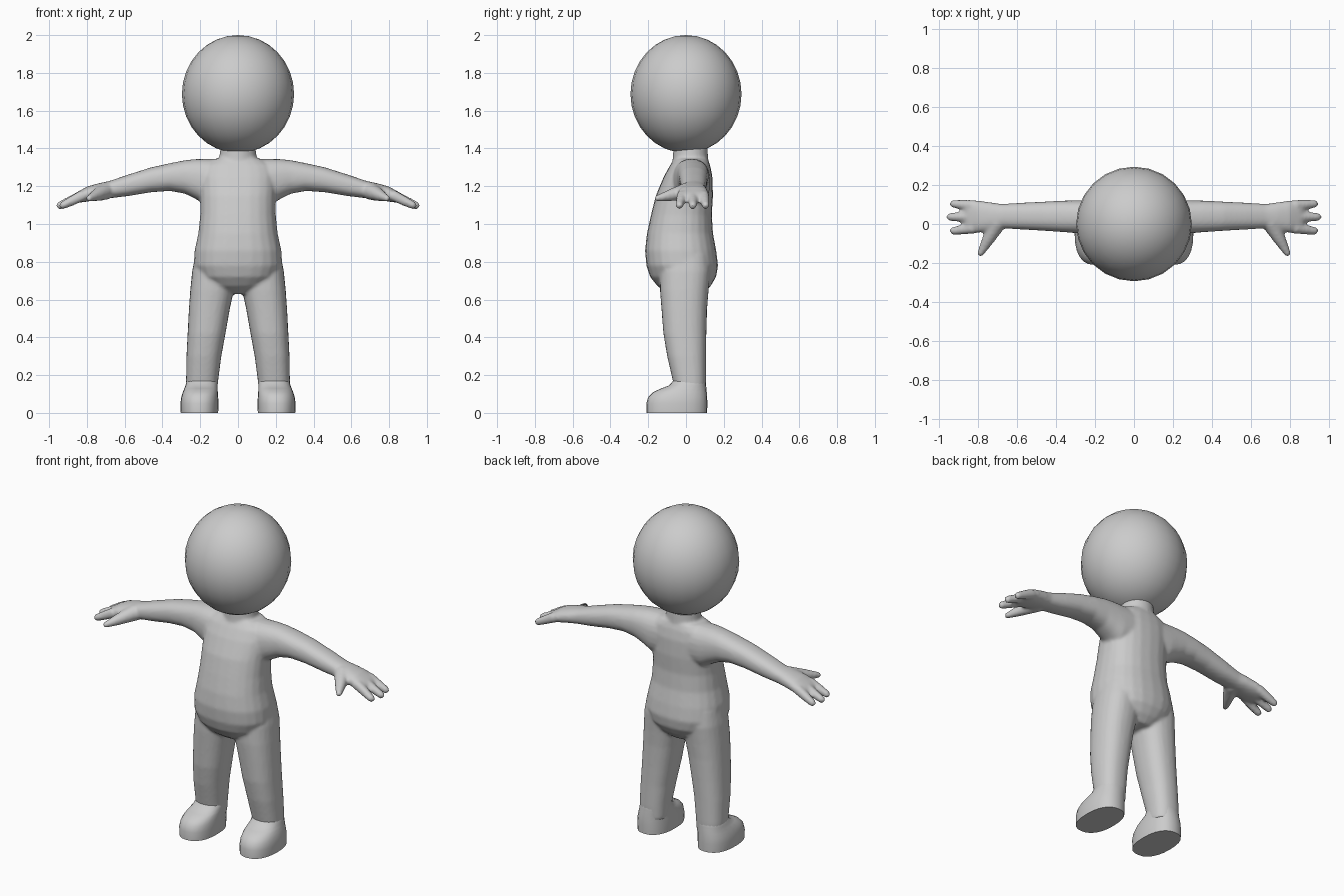
import bpy, bmesh, math
from mathutils import Vector

if "Cube" in bpy.data.objects:
    bpy.data.objects.remove(bpy.data.objects["Cube"])

grey = bpy.data.materials.new("plain grey")
grey.diffuse_color = (0.6, 0.6, 0.6, 1)
grey.use_nodes = True
grey.node_tree.nodes["Principled BSDF"].inputs["Base Color"].default_value = grey.diffuse_color


def signed_pow(v, p):
    return math.copysign(abs(v) ** p, v)


def loft(bm, rings, n=24, power=1.0):
    """Skin a closed tube through rings of (centre, half axis u, half axis v)."""
    loops = []
    for c, u, v in rings:
        loop = []
        for i in range(n):
            a = 2 * math.pi * i / n
            p = Vector(c) + Vector(u) * signed_pow(math.cos(a), power) \
                + Vector(v) * signed_pow(math.sin(a), power)
            loop.append(bm.verts.new(p))
        loops.append(loop)
    faces = []
    for a, b in zip(loops, loops[1:]):
        for i in range(n):
            j = (i + 1) % n
            faces.append(bm.faces.new((a[i], a[j], b[j], b[i])))
    faces.append(bm.faces.new(loops[0][::-1]))
    faces.append(bm.faces.new(loops[-1]))
    bmesh.ops.recalc_face_normals(bm, faces=faces)


def upright(bm, rows, power=1.0):
    """Rows of (z, x min, x max, y min, y max)."""
    loft(bm, [(((x0 + x1) / 2, (y0 + y1) / 2, z), ((x1 - x0) / 2, 0, 0),
               (0, (y1 - y0) / 2, 0)) for z, x0, x1, y0, y1 in rows], power=power)


def sideways(bm, rows, s, power=1.0):
    """Rows of (x, y min, y max, z min, z max), mirrored by s."""
    loft(bm, [((s * x, (y0 + y1) / 2, (z0 + z1) / 2), (0, (y1 - y0) / 2, 0),
               (0, 0, (z1 - z0) / 2)) for x, y0, y1, z0, z1 in rows], power=power)


def finger(bm, a, b, ra, rb):
    """Tapered finger with a rounded tip."""
    a, b = Vector(a), Vector(b)
    d = (b - a).normalized()
    u = d.cross(Vector((0, 0, 1))).normalized()
    v = u.cross(d)
    rows = [(a, ra), (a.lerp(b, 0.5), (ra + rb) / 2)]
    rows += [(b + d * rb * (math.sin(t) - 1), rb * math.cos(t))
             for t in (0, 0.5, 0.95, 1.3)]
    loft(bm, [(c, u * r, v * r) for c, r in rows], 12)


def finish(bm, name):
    mesh = bpy.data.meshes.new(name)
    bm.to_mesh(mesh)
    bm.free()
    mesh.materials.append(grey)
    ob = bpy.data.objects.new(name, mesh)
    bpy.context.collection.objects.link(ob)
    bpy.ops.object.select_all(action='DESELECT')
    ob.select_set(True)
    bpy.context.view_layer.objects.active = ob
    bpy.ops.object.shade_smooth_by_angle(angle=math.radians(50))
    return ob


# Head
bm = bmesh.new()
bmesh.ops.create_uvsphere(bm, u_segments=24, v_segments=16, radius=1)
bmesh.ops.scale(bm, vec=(0.297, 0.294, 0.312), verts=bm.verts)
bmesh.ops.translate(bm, vec=(0, 0, 1.688), verts=bm.verts)
finish(bm, "head")

# Body: torso, neck, legs, arms and hands fused into one skin
bm = bmesh.new()
upright(bm, [(0.63, -0.08, 0.08, -0.09, 0.09), (0.67, -0.16, 0.16, -0.15, 0.13),
             (0.72, -0.21, 0.21, -0.19, 0.16), (0.78, -0.235, 0.235, -0.21, 0.17),
             (0.86, -0.23, 0.23, -0.217, 0.16), (0.95, -0.21, 0.21, -0.207, 0.143),
             (1.05, -0.2, 0.2, -0.185, 0.137), (1.15, -0.2, 0.2, -0.16, 0.143),
             (1.25, -0.205, 0.205, -0.118, 0.14), (1.31, -0.19, 0.19, -0.085, 0.128),
             (1.345, -0.13, 0.13, -0.06, 0.115)], 0.85)
upright(bm, [(1.28, -0.13, 0.13, -0.08, 0.12), (1.35, -0.1, 0.1, -0.07, 0.117),
             (1.44, -0.088, 0.088, -0.065, 0.113)])
for s in (-1, 1):
    # Leg
    rows = [(0.09, 0.112, 0.272, -0.055, 0.103), (0.17, 0.105, 0.275, -0.07, 0.106),
            (0.3, 0.088, 0.273, -0.1, 0.106), (0.42, 0.066, 0.267, -0.12, 0.108),
            (0.55, 0.043, 0.26, -0.13, 0.112), (0.65, 0.022, 0.253, -0.138, 0.12),
            (0.75, 0.01, 0.243, -0.14, 0.13), (0.84, 0.02, 0.225, -0.12, 0.12)]
    upright(bm, [(z, *sorted((s * a, s * b)), c, d) for z, a, b, c, d in rows], 0.85)
    # Arm and palm
    sideways(bm, [(0.05, -0.07, 0.13, 1.1, 1.345), (0.17, -0.07, 0.128, 1.1, 1.345),
                  (0.22, -0.06, 0.125, 1.13, 1.344), (0.28, -0.048, 0.122, 1.16, 1.338),
                  (0.36, -0.042, 0.12, 1.175, 1.322), (0.46, -0.035, 0.115, 1.168, 1.3),
                  (0.58, -0.028, 0.109, 1.148, 1.262), (0.68, -0.022, 0.103, 1.136, 1.228),
                  (0.74, -0.036, 0.112, 1.128, 1.215), (0.8, -0.045, 0.12, 1.118, 1.198),
                  (0.85, -0.042, 0.118, 1.112, 1.17), (0.868, -0.03, 0.105, 1.118, 1.155)],
             s, 0.85)
    # Fingers and thumb
    for y0, y1, tip in ((0.094, 0.105, 0.945), (0.037, 0.036, 0.962), (-0.02, -0.038, 0.945)):
        finger(bm, (s * 0.82, y0, 1.152), (s * tip, y1, 1.09), 0.03, 0.021)
    finger(bm, (s * 0.70, 0.01, 1.175), (s * 0.796, -0.165, 1.132), 0.048, 0.018)
body = finish(bm, "body")
skin = body.modifiers.new("fuse", 'REMESH')
skin.mode = 'VOXEL'
skin.voxel_size = 0.009
skin.use_smooth_shade = True
soft = body.modifiers.new("soften", 'SMOOTH')
soft.factor = 0.5
soft.iterations = 6

# Feet with flat soles
for s, side in ((-1, "left"), (1, "right")):
    bm = bmesh.new()
    rows = [(0, 0.105, 0.303, -0.21, 0.112), (0.05, 0.103, 0.305, -0.21, 0.113),
            (0.085, 0.105, 0.3, -0.2, 0.112), (0.11, 0.107, 0.292, -0.175, 0.11),
            (0.13, 0.108, 0.284, -0.13, 0.108), (0.145, 0.108, 0.278, -0.09, 0.106),
            (0.17, 0.108, 0.272, -0.068, 0.104), (0.19, 0.12, 0.26, -0.05, 0.095)]
    upright(bm, [(z, *sorted((s * a, s * b)), c, d) for z, a, b, c, d in rows], 0.85)
    finish(bm, side + "_foot")
